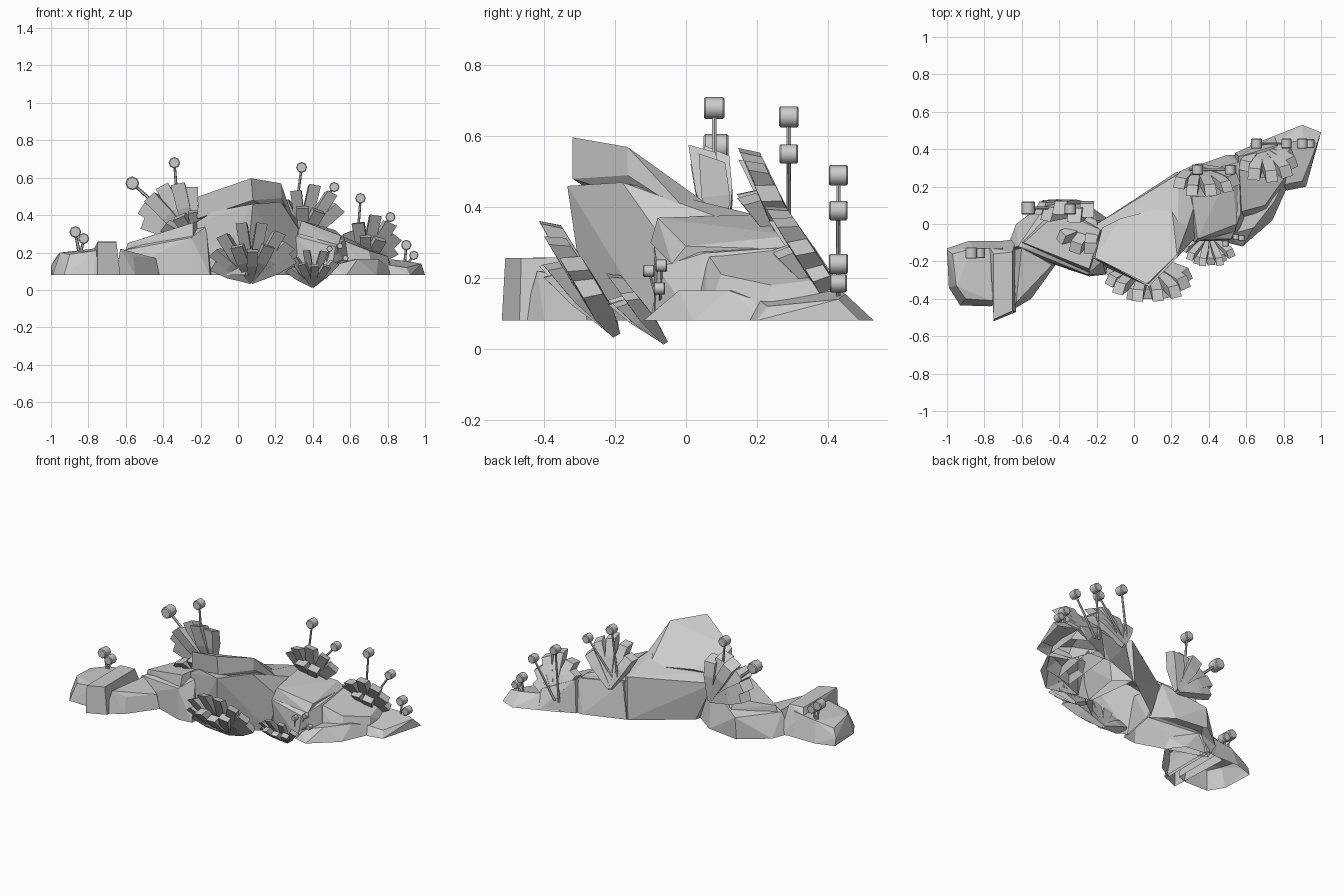
import bpy, bmesh, math, random
from mathutils import Vector
random.seed(4)
Z0 = 0.08


def finish(name, bm):
    me = bpy.data.meshes.new(name)
    bm.to_mesh(me)
    bm.free()
    ob = bpy.data.objects.new(name, me)
    bpy.context.collection.objects.link(ob)
    return ob


def rock(name, base, top, open_bottom=True):
    """Faceted boulder: hull of a ground outline and upper corners."""
    bm = bmesh.new()
    for p in [(x, y, Z0) for x, y in base] + top:
        bm.verts.new(p)
    bmesh.ops.convex_hull(bm, input=bm.verts[:])
    bmesh.ops.delete(bm, geom=[v for v in bm.verts if not v.link_faces], context='VERTS')
    bmesh.ops.recalc_face_normals(bm, faces=bm.faces[:])
    bmesh.ops.dissolve_limit(bm, angle_limit=math.radians(6), verts=bm.verts[:], edges=bm.edges[:])
    if open_bottom:
        low = [f for f in bm.faces if all(v.co.z < Z0 + 0.005 for v in f.verts)]
        bmesh.ops.delete(bm, geom=low, context='FACES')
    return finish(name, bm)


def blade(bm, base, d, t, n, length, w, thick):
    """One crystal: narrow root, wide shoulder, slanted tip."""
    rings = []
    for f, wf, tf in ((0, 0.3, 0.4), (0.6, 0.9, 1), (1, 0.95, 0.9)):
        ring = []
        for s, q in ((-1, -1), (1, -1), (1, 1), (-1, 1)):
            slant = 0.06 * q * length if f == 1 else 0
            p = base + d * (length * f + slant) + t * (s * w * wf) + n * (q * thick * tf)
            ring.append(bm.verts.new(p))
        rings.append(ring)
    for a, b in zip(rings, rings[1:]):
        for i in range(4):
            bm.faces.new((a[i], a[(i + 1) % 4], b[(i + 1) % 4], b[i]))
    bm.faces.new(rings[0][::-1])
    bm.faces.new(rings[-1])


def fan(name, base, up, blades, w, thick=0.85):
    """Fan of crystals around a leaning axis; blades = (angle, length, forward tilt)."""
    bm = bmesh.new()
    up = Vector(up).normalized()
    for deg, L, tilt in blades:
        u = (up + Vector((0, -tilt, 0))).normalized()
        side = (Vector((1, 0, 0)) - u * u.x).normalized()
        a = math.radians(deg)
        d = u * math.cos(a) + side * math.sin(a)
        t = side * math.cos(a) - u * math.sin(a)
        n = side.cross(u)
        k = random.uniform(0.92, 1.1)
        blade(bm, Vector(base), d, t, n, L, w * k, w * thick * k)
    bmesh.ops.recalc_face_normals(bm, faces=bm.faces[:])
    return finish(name, bm)


def stalk(name, root, head, r):
    """Thin stem with a softened drum-shaped head lying along y."""
    root, head = Vector(root), Vector(head)
    d = head - root
    bpy.ops.mesh.primitive_cone_add(vertices=6, radius1=0.3 * r, radius2=0.23 * r,
                                    depth=d.length, location=(root + head) / 2,
                                    rotation=d.to_track_quat('Z', 'Y').to_euler())
    bpy.context.object.name = name + "_stem"
    bpy.ops.mesh.primitive_cylinder_add(vertices=8, radius=r * 1.05, depth=2 * r, location=head,
                                        rotation=(math.pi / 2, 0, 0))
    ob = bpy.context.object
    ob.name = name + "_head"
    bev = ob.modifiers.new("soften", 'BEVEL')
    bev.width, bev.segments, bev.limit_method = r * 0.15, 1, 'ANGLE'
    bev.angle_limit = math.radians(60)
    bpy.ops.object.shade_smooth_by_angle(angle=math.radians(60))


# Left boulder: end block, taller slab and low tongue
rock("left_rock",
     [(-1, -.13), (-.88, -.09), (-.7, -.09), (-.7, -.42), (-.77, -.44), (-.93, -.435), (-.99, -.34)],
     [(-1, -.14, .13), (-.97, -.16, .18), (-.95, -.33, .2), (-.86, -.13, .21), (-.9, -.4, .19), (-.76, -.41, .21), (-.7, -.4, .2), (-.7, -.13, .23)])
rock("left_tall_slab",
     [(-.77, -.1), (-.63, -.08), (-.63, -.47), (-.75, -.52)],
     [(-.77, -.13, .22), (-.75, -.16, .258), (-.65, -.15, .258), (-.75, -.51, .257), (-.65, -.465, .257)])
rock("left_tongue",
     [(-.65, -.46), (-.55, -.4), (-.42, -.22), (-.5, -.12), (-.65, -.1)],
     [(-.63, -.42, .22), (-.56, -.37, .18), (-.44, -.22, .17), (-.6, -.12, .21)])

# Left slope with a capping slab
rock("left_slope",
     [(-.68, -.13), (-.24, -.28), (-.15, -.27), (-.1, 0), (-.24, .1), (-.46, .13), (-.63, 0)],
     [(-.62, -.12, .21), (-.25, -.27, .28), (-.17, -.2, .34), (-.2, .02, .34), (-.45, .13, .22)])
rock("left_slab", [],
     [(-.6, -.1, .21), (-.59, -.1, .25), (-.24, -.26, .29), (-.24, -.24, .36), (-.17, -.05, .3),
      (-.18, -.03, .38), (-.4, .1, .25), (-.4, .07, .31)], False)

# Central peak and its sloping cap
rock("peak_body",
     [(-.15, -.23), (.04, -.28), (.29, -.1), (.34, .2), (.23, .28), (-.1, .04)],
     [(-.24, -.17, .35), (-.13, -.22, .42), (.08, -.335, .46), (.23, -.18, .47), (.34, -.06, .3),
      (.24, .27, .36), (.35, .18, .34), (-.08, .03, .38), (-.2, 0, .33)])
rock("peak_cap", [],
     [(-.22, -.17, .38), (-.21, -.18, .5), (.08, -.32, .48), (.07, -.32, .597), (.23, -.165, .49),
      (.23, -.165, .57), (-.07, .03, .4), (-.17, -.02, .38), (.3, .02, .37), (.2, .1, .38)], False)

# Right slope and outer boulders
rock("right_slope",
     [(.28, -.06), (.5, -.09), (.6, .02), (.66, .36), (.5, .37), (.24, .28)],
     [(.3, -.09, .29), (.33, -.06, .31), (.52, -.08, .23), (.57, .05, .27), (.56, .33, .29), (.28, .26, .31)])
rock("right_slab", [],
     [(.32, -.1, .3), (.34, -.08, .37), (.54, -.04, .24), (.55, 0, .29), (.26, .25, .32),
      (.3, .22, .38), (.56, .32, .28), (.52, .3, .32)], False)
rock("right_shoulder",
     [(.5, 0), (.72, .05), (.82, .2), (.84, .42), (.75, .47), (.54, .38)],
     [(.55, .06, .27), (.7, .1, .21), (.8, .24, .18), (.76, .42, .2), (.56, .36, .29)])
rock("front_low_rock",
     [(.38, -.06), (.5, -.1), (.58, -.12), (.74, .02), (.83, .22), (.6, .27)],
     [(.5, -.06, .13), (.64, -.02, .165), (.75, .12, .165), (.8, .22, .13), (.6, .2, .165)])
rock("right_end_rock",
     [(.62, .42), (.9, .53), (1, .49), (.92, .2), (.82, .18), (.7, .22)],
     [(.7, .26, .15), (.75, .42, .17), (.9, .45, .155), (.98, .43, .14), (.9, .23, .12), (.8, .21, .135)])

# Crystal fans
fan("front_crystals", (.07, -.2, .045), (0, -.19, .32),
    [(-62, .22, 0), (-46, .27, .05), (-28, .32, 0), (-8, .36, 0), (9, .36, 0), (26, .34, .03),
     (41, .3, 0), (55, .26, 0), (-16, .27, .3), (2, .24, .4), (20, .27, .25)], .033)
fan("front_right_crystals", (.4, -.06, .02), (0, -.16, .21),
    [(-48, .17, 0), (-28, .21, 0), (-8, .24, 0), (14, .24, 0), (36, .2, 0), (-18, .19, .3), (4, .18, .4), (24, .18, .3)], .021)
fan("left_crystals", (-.25, .1, .27), (-.3, -.08, .8),
    [(-50, .26, 0), (-37, .3, 0), (-23, .31, .1), (-8, .31, -.05), (7, .3, .08), (20, .27, 0)], .037, 1)
fan("left_small_crystals", (-.22, -.01, .26), (-.12, -.3, .4),
    [(-45, .2, 0), (-15, .2, .1), (10, .2, 0)], .034)
fan("mid_right_crystals", (.34, .31, .27), (.08, -.15, .33),
    [(-36, .24, 0), (-18, .29, .05), (0, .32, 0), (18, .31, 0), (34, .27, 0), (-9, .22, .3), (14, .22, .35)], .033)
fan("right_crystals", (.68, .42, .14), (.06, -.18, .28),
    [(-34, .22, 0), (-18, .27, .05), (0, .31, 0), (17, .29, 0), (33, .24, 0), (48, .18, 0), (-8, .21, .3), (14, .21, .35)], .032)

# Stalks with round heads
for i, (root, head, r) in enumerate([
        ((-.32, .085, .35), (-.565, .085, .57), .035),
        ((-.315, .08, .35), (-.34, .08, .68), .029),
        ((.3, .29, .35), (.34, .29, .655), .028),
        ((.33, .29, .33), (.515, .29, .55), .026),
        ((.63, .43, .15), (.655, .43, .49), .027),
        ((.66, .43, .15), (.815, .43, .39), .026),
        ((.89, .43, .13), (.9, .43, .24), .027),
        ((.9, .43, .13), (.94, .43, .185), .024),
        ((-.85, -.155, .2), (-.87, -.155, .31), .03),
        ((-.84, -.155, .2), (-.825, -.155, .275), .028),
        ((.46, -.07, .1), (.49, -.105, .22), .016),
        ((.48, -.07, .1), (.545, -.07, .235), .016),
        ((.48, -.07, .12), (.575, -.075, .17), .016)]):
    stalk(f"stalk_{i + 1}", root, head, r)
